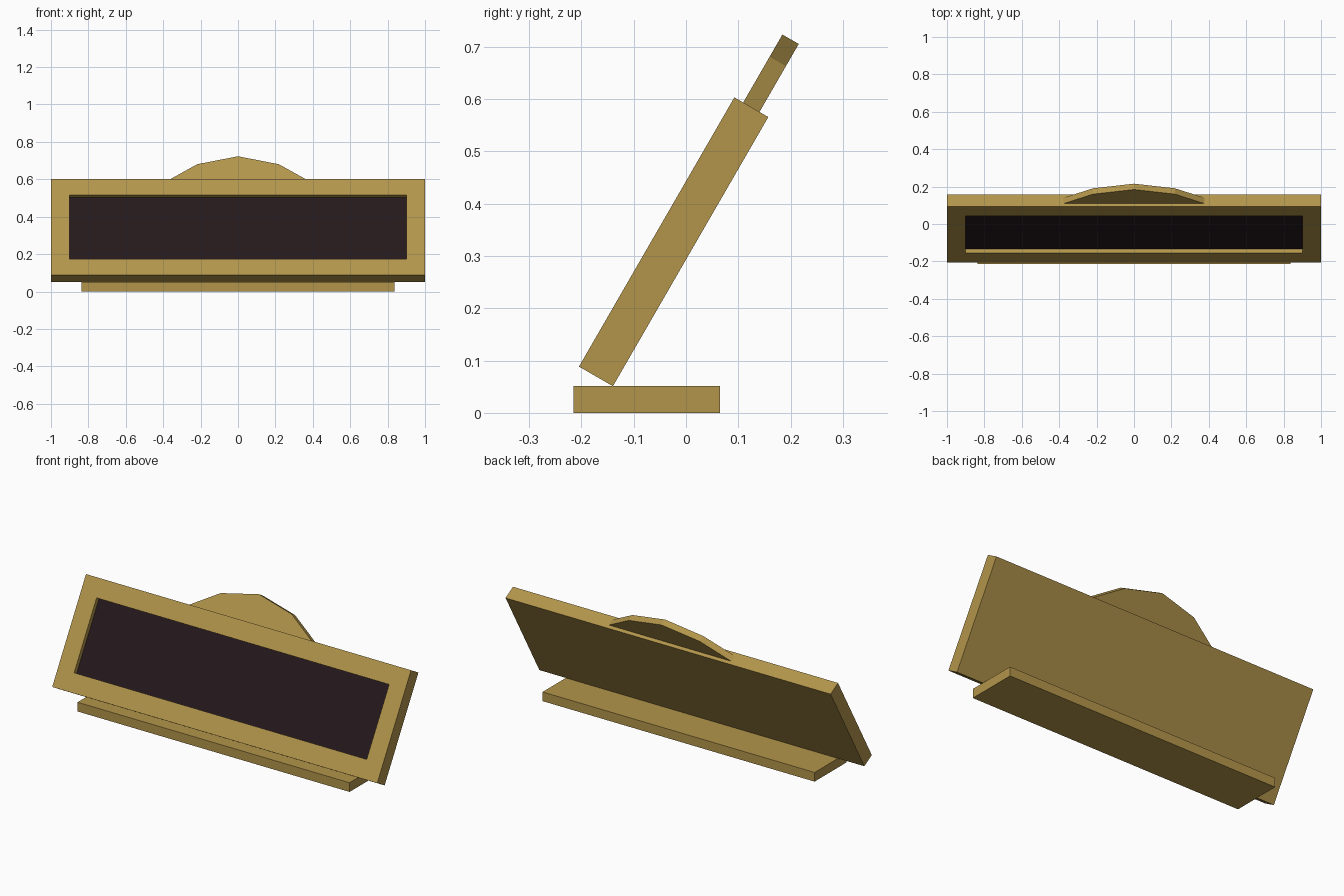
import bpy, bmesh, math
from mathutils import Matrix, Vector

if "Cube" in bpy.data.objects:
    bpy.data.objects.remove(bpy.data.objects["Cube"])


def material(name, rgb):
    m = bpy.data.materials.new(name)
    m.diffuse_color = (*rgb, 1)
    m.use_nodes = True
    m.node_tree.nodes["Principled BSDF"].inputs["Base Color"].default_value = m.diffuse_color
    return m


gold = material("gold", (0.45, 0.30, 0.07))
dark = material("dark_screen", (0.018, 0.009, 0.011))

# Tilted frame: local y runs to the back, local z up the panel
TILT = Matrix.Translation((0, -0.2046, 0.0885)) @ Matrix.Rotation(math.radians(-30), 4, 'X')


def box(lo, hi):
    bm = bmesh.new()
    lo, hi = Vector(lo), Vector(hi)
    size = Matrix.Diagonal((*(hi - lo), 1))
    bmesh.ops.create_cube(bm, size=1, matrix=Matrix.Translation((lo + hi) / 2) @ size)
    return bm


def finish(bm, name, mats, matrix=Matrix()):
    bmesh.ops.recalc_face_normals(bm, faces=bm.faces)
    me = bpy.data.meshes.new(name)
    bm.to_mesh(me)
    bm.free()
    for m in mats:
        me.materials.append(m)
    ob = bpy.data.objects.new(name, me)
    ob.matrix_world = matrix
    bpy.context.collection.objects.link(ob)
    return ob


# Foot slab
finish(box((-0.837, -0.215, 0), (0.837, 0.065, 0.051)), "base", [gold])

# Leaning panel with a recessed dark screen
bm = box((-1, 0, 0), (1, 0.075, 0.594))
bm.normal_update()
front = min(bm.faces, key=lambda f: f.calc_center_median().y)
bmesh.ops.inset_region(bm, faces=[front], thickness=0.1, use_even_offset=True)
screen = bmesh.ops.extrude_discrete_faces(bm, faces=[front])["faces"][0]
bmesh.ops.translate(bm, verts=screen.verts, vec=(0, 0.025, 0))
screen.material_index = 1
finish(bm, "screen_panel", [gold, dark], TILT)

# Faceted crest on the top edge
bm = bmesh.new()
half = [(0.376, 0.594), (0.218, 0.695), (0, 0.744)]
outline = half + [(-x, z) for x, z in half[-2::-1]]
face = bm.faces.new([bm.verts.new((x, 0.0195, z)) for x, z in outline])
ext = bmesh.ops.extrude_face_region(bm, geom=[face])["geom"]
bmesh.ops.translate(bm, vec=(0, 0.036, 0),
                    verts=[v for v in ext if isinstance(v, bmesh.types.BMVert)])
# keep both end caps so the crest is closed
if not any(all(abs(v.co.y - 0.0195) < 1e-5 for v in f.verts) for f in bm.faces):
    bm.faces.new([v for v in bm.verts if abs(v.co.y - 0.0195) < 1e-5])
finish(bm, "crest", [gold], TILT)
